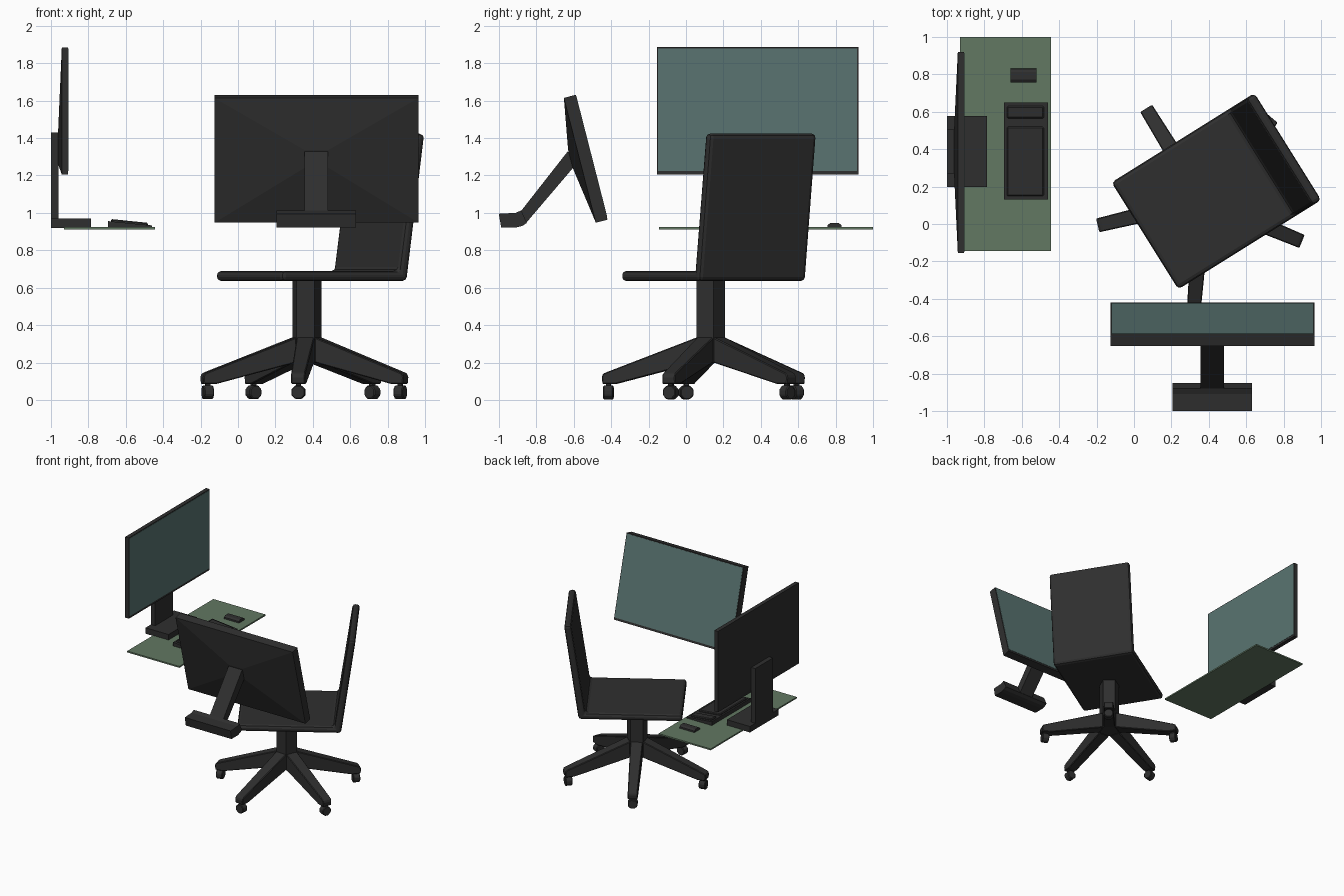
import bpy, bmesh
from math import radians, cos, sin, pi
from mathutils import Matrix, Vector

if "Cube" in bpy.data.objects:
    bpy.data.objects.remove(bpy.data.objects["Cube"])

T = Matrix.Translation


def rot(deg, axis='Z'):
    return Matrix.Rotation(radians(deg), 4, axis)


def material(name, rgb):
    m = bpy.data.materials.new(name)
    m.diffuse_color = (*rgb, 1)
    m.use_nodes = True
    m.node_tree.nodes["Principled BSDF"].inputs["Base Color"].default_value = m.diffuse_color
    return m


BLACK = material("black_plastic", (0.028, 0.028, 0.028))
GLASS = material("screen_teal", (0.10, 0.175, 0.165))
GREEN = material("mat_green", (0.122, 0.188, 0.122))


def loft(name, rings, matrix, mat=BLACK, bevel=0, segs=2):
    """Skin a closed solid over rings that all have the same point count."""
    bm = bmesh.new()
    loops = [[bm.verts.new(p) for p in ring] for ring in rings]
    n = len(rings[0])
    for a, b in zip(loops, loops[1:]):
        for i in range(n):
            j = (i + 1) % n
            bm.faces.new((a[i], a[j], b[j], b[i]))
    bm.faces.new(loops[0])
    bm.faces.new(loops[-1])
    bmesh.ops.recalc_face_normals(bm, faces=bm.faces)
    me = bpy.data.meshes.new(name)
    bm.to_mesh(me)
    bm.free()
    me.materials.append(mat)
    ob = bpy.data.objects.new(name, me)
    bpy.context.collection.objects.link(ob)
    ob.matrix_world = matrix
    if bevel:
        mod = ob.modifiers.new("bevel", 'BEVEL')
        mod.width, mod.segments = bevel, segs
        mod.limit_method, mod.angle_limit = 'ANGLE', radians(30)
    return ob


def prism(name, pts, half, matrix, **kw):
    """Profile in local XZ, widened along Y; half is a number or a function of x."""
    h = half if callable(half) else (lambda x: half)
    return loft(name, [[(x, s * h(x), z) for x, z in pts] for s in (-1, 1)], matrix, **kw)


def rect(x, w, h, z=0):
    return [(x, a * w / 2, z + b * h / 2) for a, b in ((-1, -1), (1, -1), (1, 1), (-1, 1))]


def box(name, lo, hi, **kw):
    size = [b - a for a, b in zip(lo, hi)]
    mid = T([(a + b) / 2 for a, b in zip(lo, hi)])
    return loft(name, [rect(s * size[0] / 2, size[1], size[2]) for s in (-1, 1)], mid, **kw)


def ngon(r, n, z, start=0.0):
    return [(r * cos(start + 2 * pi * i / n), r * sin(start + 2 * pi * i / n), z) for i in range(n)]


def monitor(name, frame, w, h, t, bump):
    """Panel facing local +X, with a shallow pyramid back and a screen sheet."""
    depth, bw, bh, bz = bump
    loft(name + "_housing", [rect(0, w, h), rect(-t, w, h), rect(-t - depth, bw, bh, bz)], frame)
    loft(name + "_screen", [rect(-0.002, w - 0.012, h - 0.024, 0.006),
                            rect(0.002, w - 0.012, h - 0.024, 0.006)], frame, mat=GLASS)


# Chair: seat and leaning back as one bent slab
prism("chair_seat_and_back",
      [(-0.397, 0.635), (0.395, 0.635), (0.507, 1.42), (0.452, 1.427), (0.343, 0.69), (-0.397, 0.69)],
      0.337, T((0.395, 0.147, 0)) @ rot(32), bevel=0.022)

# Chair: five-sided column, legs and casters
hub = T((0.366, 0.127, 0))
LEG0 = 49.5
loft("chair_column", [ngon(0.082, 5, z, radians(LEG0 + 36)) for z in (0.2, 0.65)], hub)
leg_profile = [(0.066, 0.335), (0.553, 0.148), (0.57, 0.14), (0.576, 0.12), (0.572, 0.085),
               (0.505, 0.085), (0.066, 0.2)]
for k in range(5):
    frame = hub @ rot(LEG0 + 72 * k)
    prism(f"chair_leg_{k + 1}", leg_profile, lambda x: 0.049 - 0.02 * x, frame, bevel=0.005, segs=1)
    loft(f"chair_caster_{k + 1}", [ngon(0.04, 8, z, pi / 8) for z in (-0.027, 0.027)],
         frame @ T((0.543, 0, 0.041)) @ rot(90, 'Y'), bevel=0.005, segs=1)
    box_top = [[(x, y, z) for x, y in ((-.012, -.012), (.012, -.012), (.012, .012), (-.012, .012))]
               for z in (0.07, 0.095)]
    loft(f"chair_caster_stem_{k + 1}", box_top, frame @ T((0.543, 0, 0)))

# Upright monitor on its L-shaped stand
monitor("side_monitor", T((-0.908, 0.383, 1.545)), 1.075, 0.68, 0.034, (0.02, 0.235, 0.17, -0.2))
prism("side_monitor_neck", [(-1, 0.97), (-0.96, 0.97), (-0.96, 1.43), (-1, 1.43)], 0.118, T((0, 0.388, 0)))
box("side_monitor_base", (-1, 0.198, 0.92), (-0.785, 0.578, 0.97))

# Tilted monitor with slanted neck and bent foot
monitor("tilted_monitor", T((0.42, -0.504, 1.297)) @ rot(90) @ rot(-14.35, 'Y'),
        1.09, 0.688, 0.065, (0.047, 0.13, 0.1, 0.02))
stand = T((0.418, 0, 0)) @ rot(90)
prism("tilted_monitor_neck", [(-0.632, 1.328), (-0.59, 1.28), (-0.595, 1.25), (-0.855, 0.945), (-0.885, 1.005)],
      0.063, stand)
prism("tilted_monitor_foot",
      [(-1, 0.995), (-0.987, 0.922), (-0.906, 0.922), (-0.875, 0.93), (-0.85, 0.946), (-0.88, 1.013), (-0.91, 1.0)],
      0.213, stand)

# Desk mat
box("desk_mat", (-0.93, -0.145, 0.912), (-0.445, 1.0, 0.924), mat=GREEN)

# Keyboard: sloped case with two raised key blocks
prism("keyboard_case", [(-0.695, 0.922), (-0.46, 0.922), (-0.46, 0.933), (-0.695, 0.956)],
      0.26, T((0, 0.39, 0)))
for name, y0, y1 in (("main_keys", 0.15, 0.52), ("number_keys", 0.565, 0.63)):
    prism(name, [(-0.68, 0.945), (-0.482, 0.928), (-0.482, 0.947), (-0.68, 0.967)],
          (y1 - y0) / 2, T((0, (y0 + y1) / 2, 0)), bevel=0.006, segs=1)

# Mouse: low domed block
dome = [(-0.038, 0.922), (0.038, 0.922), (0.036, 0.936), (0.02, 0.947), (-0.02, 0.947), (-0.036, 0.936)]
prism("mouse", dome, 0.07, T((-0.59, 0.793, 0)) @ rot(90))
